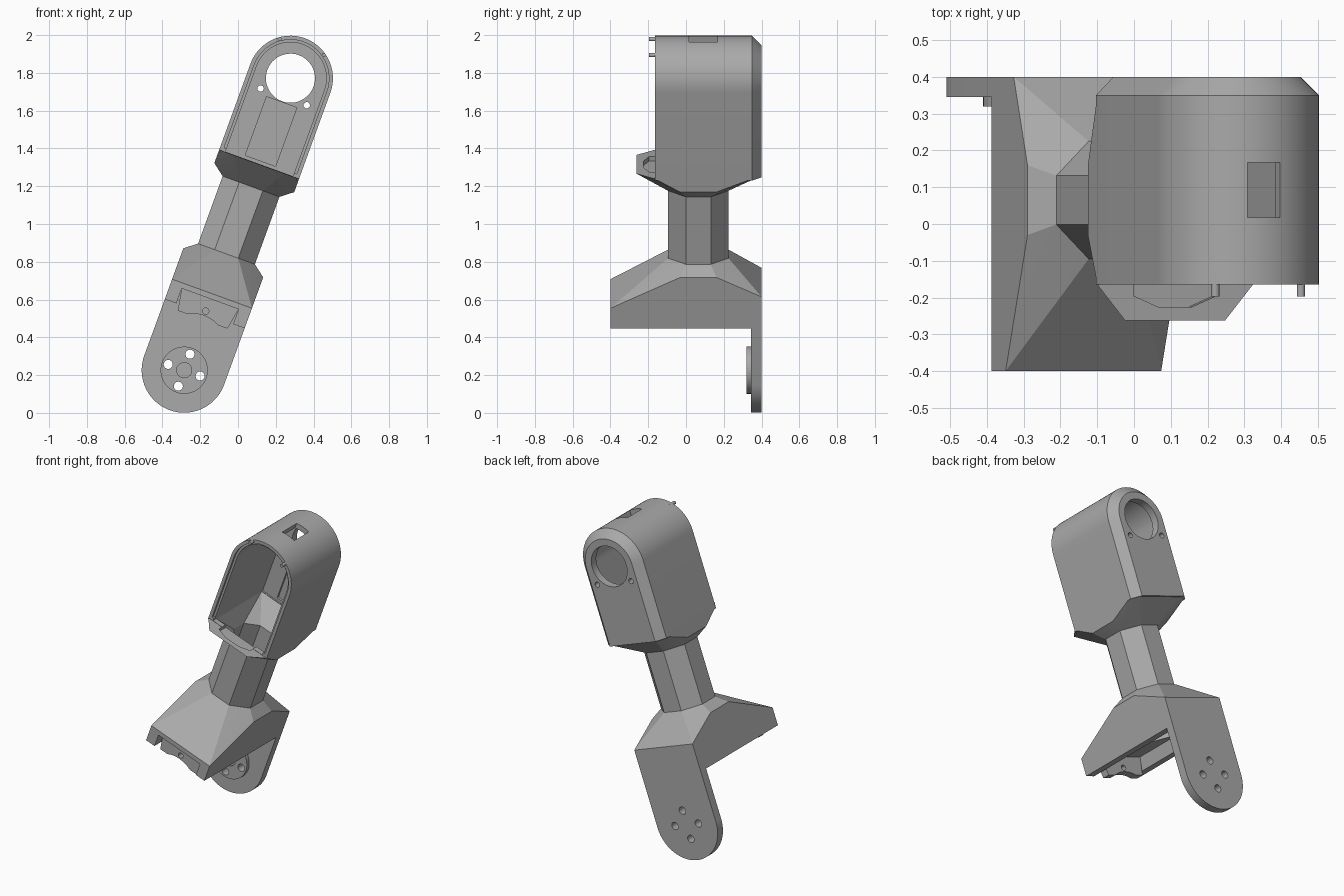
import bpy, bmesh, math
from mathutils import Matrix, Vector

if "Cube" in bpy.data.objects:
    bpy.data.objects.remove(bpy.data.objects["Cube"], do_unlink=True)

gray = bpy.data.materials.new("plain_gray")
gray.use_nodes = True
tone = (0.4, 0.4, 0.4, 1)
gray.diffuse_color = tone
gray.node_tree.nodes["Principled BSDF"].inputs["Base Color"].default_value = tone

# Local frame: x across, z along the arm, origin at the lower pivot
PLACE = Matrix.Translation((-0.285, 0, 0.226)) @ Matrix.Rotation(math.radians(20), 4, 'Y')
SPAN = 1.645    # distance between the pivots
HALF = 0.225    # half width of the arm
MID = 0.065     # depth of the column axis


def hull(name, points):
    """Convex solid around a set of points."""
    bm = bmesh.new()
    for p in points:
        bm.verts.new(p)
    out = bmesh.ops.convex_hull(bm, input=bm.verts)
    junk = [e for e in out["geom_interior"] if isinstance(e, bmesh.types.BMVert)]
    bmesh.ops.delete(bm, geom=junk, context='VERTS')
    bmesh.ops.dissolve_limit(bm, angle_limit=0.005, verts=bm.verts, edges=bm.edges)
    bmesh.ops.recalc_face_normals(bm, faces=bm.faces)
    mesh = bpy.data.meshes.new(name)
    bm.to_mesh(mesh)
    bm.free()
    mesh.materials.append(gray)
    ob = bpy.data.objects.new(name, mesh)
    bpy.context.collection.objects.link(ob)
    return ob


def sides(*pairs):
    """Mirror (x, y, z) points across the arm."""
    return [(s * x, y, z) for x, y, z in pairs for s in (-1, 1)]


def box(name, x, y0, y1, z0, z1):
    return hull(name, sides(*[(x, y, z) for y in (y0, y1) for z in (z0, z1)]))


def rod(name, x, z, r, y0, y1, n=32):
    return hull(name, [(x + r * math.cos(a), y, z + r * math.sin(a))
                       for y in (y0, y1) for a in [math.tau * i / n for i in range(n)]])


def octagon(apothem, z):
    r = apothem / math.cos(math.pi / 8)
    return [(r * math.cos(a), MID + r * math.sin(a), z)
            for a in [math.pi * (i + 0.5) / 4 for i in range(8)]]


def arch(r, y, base, centre, up=1, n=40):
    """Half-round outline with straight legs down to the base."""
    ring = [(r * math.cos(math.pi * i / n), y, centre + up * r * math.sin(math.pi * i / n))
            for i in range(n + 1)]
    return ring + sides((r, y, base))


def combine(ob, parts, operation='DIFFERENCE'):
    for part in parts:
        mod = ob.modifiers.new("combine", 'BOOLEAN')
        mod.operation, mod.solver, mod.object = operation, 'EXACT', part
        part.hide_render = True
        mesh = bpy.data.meshes.new_from_object(
            ob.evaluated_get(bpy.context.evaluated_depsgraph_get()))
        ob.modifiers.clear()
        ob.data = mesh
        bpy.data.objects.remove(part, do_unlink=True)


def bore():
    return hull("bore", octagon(0.125, 0.3) + octagon(0.125, 1.3))


# Upper housing: flared base with front lip, and an arched shell
housing = hull("upper_housing", octagon(0.16, 1.035) + sides(
    (HALF, -0.03, 1.085), (HALF, 0.16, 1.085), (HALF, -0.165, 1.16),
    (0.145, -0.262, 1.16), (HALF, 0.35, 1.16), (0.175, 0.4, 1.16)))
shell = hull("shell", arch(HALF, -0.165, 1.15, SPAN) + arch(HALF, 0.35, 1.15, SPAN)
             + arch(0.175, 0.4, 1.15, SPAN))
combine(housing, [shell], 'UNION')
combine(housing, [
    hull("cavity", arch(0.19, -0.3, 1.162, SPAN) + arch(0.19, 0.35, 1.162, SPAN)),
    hull("rebate", arch(0.204, -0.3, 1.18, SPAN) + arch(0.204, -0.15, 1.18, SPAN)),
    hull("funnel", octagon(0.125, 1.06) + sides(*[
        (0.19, y, z) for y in (-0.13, 0.34) for z in (1.16, 1.2)])),
    hull("lip_recess", sides(*[p for z in (1.135, 1.2) for p in (
        (0.12, -0.1, z), (0.12, -0.195, z), (0.05, -0.225, z))])),
    box("panel_recess", 0.085, 0.3, 0.365, 1.18, 1.51),
    box("top_slot", 0.047, 0.017, 0.167, 1.8, 2),
    rod("pivot_hole", 0, SPAN, 0.13, 0.2, 0.5, 48),
    rod("screw_hole", -0.13, 1.54, 0.017, 0.2, 0.5, 16),
    rod("screw_hole", 0.13, 1.54, 0.017, 0.2, 0.5, 16),
    bore()])

# Octagonal hollow column
column = hull("column", octagon(0.16, 0.65) + octagon(0.16, 1.04))
combine(column, [bore()])

# Lower bracket head, with a channel below
bracket = hull("bracket_head", octagon(0.16, 0.655) + sides(
    (HALF, -0.4, 0.318), (HALF, -0.4, 0.431), (HALF, -0.03, 0.605),
    (HALF, 0.16, 0.605), (HALF, 0.4, 0.495), (HALF, 0.4, 0.318)))
combine(bracket, [box("channel", 0.16, -0.5, 0.345, 0.2, 0.402), bore()])

# Recessed mounting tab with an arched lower edge
tab = hull("mounting_tab", sides(*[p for y in (-0.35, -0.3) for p in (
    (0.162, y, 0.41), (0.14, y, 0.285))]))
combine(tab, [rod("tab_arc", 0, 0.13, 0.178, -0.5, 0),
              rod("tab_hole", 0, 0.333, 0.017, -0.5, 0, 16)])

# Pivot plate with its raised disc and four screw holes
plate = hull("pivot_plate", arch(HALF, 0.345, 0.33, 0, -1) + arch(HALF, 0.4, 0.33, 0, -1))
combine(plate, [rod("disc", 0, 0, 0.125, 0.32, 0.36, 48)], 'UNION')
combine(plate, [rod("disc_centre", 0, 0, 0.04, 0.2, 0.33)]
        + [rod("disc_hole", x, z, 0.024, 0.2, 0.5, 20)
           for x, z in ((0.09, 0), (-0.09, 0), (0, 0.09), (0, -0.09))])

# Locating pins on the front rim
pins = [rod(name, x, 1.82, 0.011, -0.197, -0.14, 16)
        for name, x in (("right_pin", -0.124), ("left_pin", 0.124))]

# Tilt into place and shade
bpy.ops.object.select_all(action='DESELECT')
for ob in [housing, column, bracket, tab, plate] + pins:
    ob.data.transform(PLACE)
    ob.select_set(True)
    bpy.context.view_layer.objects.active = ob
bpy.ops.object.shade_smooth_by_angle(angle=math.radians(20))
